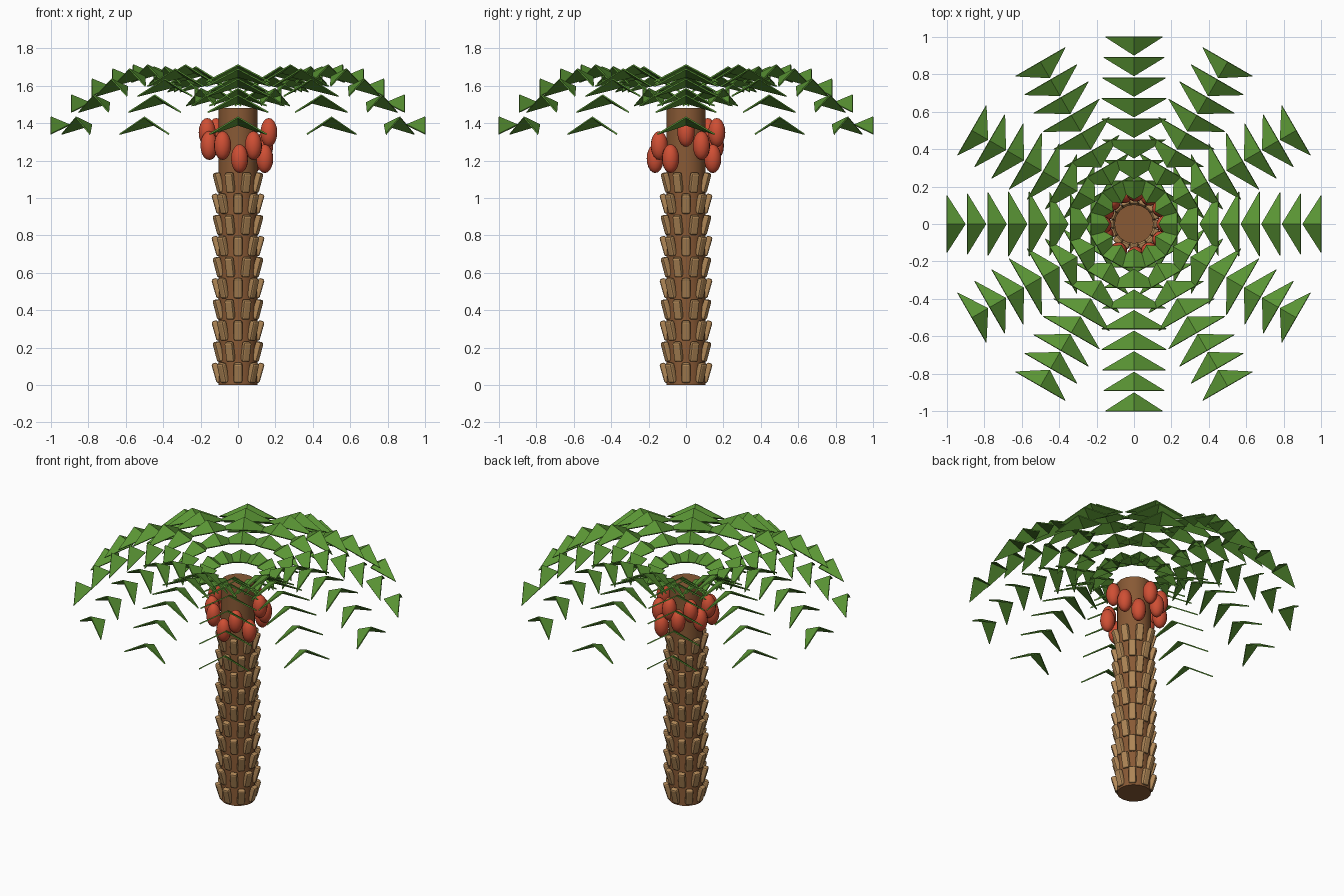
import bpy, bmesh
from math import pi, sin, cos, radians
from mathutils import Matrix, Vector

cube = bpy.data.objects.get("Cube")
if cube:
    bpy.data.objects.remove(cube, do_unlink=True)


def material(name, srgb):
    col = [(c / 255) ** 2.2 for c in srgb] + [1]
    m = bpy.data.materials.new(name)
    m.use_nodes = True
    m.diffuse_color = col
    bsdf = m.node_tree.nodes["Principled BSDF"]
    bsdf.inputs["Base Color"].default_value = col
    bsdf.inputs["Roughness"].default_value = 0.8
    return m


BARK = material("bark brown", (135, 90, 56))
HUSK = material("husk tan", (176, 135, 88))
LEAF = material("leaf green", (90, 147, 55))
FRUIT = material("fruit red", (206, 80, 55))


def make_object(name, bm, mat, smooth=False):
    mesh = bpy.data.meshes.new(name)
    bm.to_mesh(mesh)
    bm.free()
    mesh.materials.append(mat)
    ob = bpy.data.objects.new(name, mesh)
    bpy.context.collection.objects.link(ob)
    if smooth:
        bpy.ops.object.select_all(action='DESELECT')
        ob.select_set(True)
        bpy.context.view_layer.objects.active = ob
        bpy.ops.object.shade_smooth_by_angle(angle=radians(35))
    return ob


def turn(angle):
    return Matrix.Rotation(angle, 4, 'Z')


# Trunk
TOP = 1.48
bm = bmesh.new()
bmesh.ops.create_cone(bm, cap_ends=True, segments=16, radius1=0.105, radius2=0.105,
                      depth=TOP, matrix=Matrix.Translation((0, 0, TOP / 2)))
make_object("trunk", bm, BARK, smooth=True)

# Staggered rings of husks leaning out of the trunk
bm = bmesh.new()
for ring in range(10):
    for k in range(8):
        place = (turn((k + ring % 2 / 2) * pi / 4)
                 @ Matrix.Translation((0.112, 0, 0.065 + 0.113 * ring))
                 @ Matrix.Rotation(radians(16), 4, 'Y')
                 @ Matrix.Diagonal((0.034, 0.046, 0.108, 1)))
        bmesh.ops.create_cube(bm, size=1, matrix=place)
husks = make_object("trunk_husks", bm, HUSK)
bevel = husks.modifiers.new("rounded", 'BEVEL')
bevel.width = 0.01
bevel.segments = 2

# Fruit cluster: (angle in degrees, height)
HIGH, MID, LOW = 1.35, 1.28, 1.21
fruits = [(0, HIGH), (30, MID), (60, LOW), (87, HIGH), (108, MID), (135, HIGH), (157, MID),
          (182, HIGH), (200, MID), (240, MID), (273, LOW), (300, MID), (330, LOW)]
bm = bmesh.new()
for angle, z in fruits:
    place = (turn(radians(angle)) @ Matrix.Translation((0.165, 0, z))
             @ Matrix.Diagonal((0.046, 0.046, 0.077, 1)))
    bmesh.ops.create_uvsphere(bm, u_segments=14, v_segments=10, radius=1, matrix=place)
make_object("fruit_cluster", bm, FRUIT, smooth=True)


# Fronds: arching rows of folded leaflet pairs
def arch_height(r):
    return 1.715 - 1.32 * (r - 0.54) ** 2


for f in range(12):
    bm = bmesh.new()
    spin = turn(f * pi / 6)
    for i in range(8):
        r = 1.0 - 0.11 * i
        z = arch_height(r)
        half = 0.155 + 0.02 * sin(pi * i / 7)
        inner = bm.verts.new(spin @ Vector((r - 0.1, 0, z - 0.042)))
        outer = bm.verts.new(spin @ Vector((r, 0, z)))
        left = bm.verts.new(spin @ Vector((r, half, z - 0.092)))
        right = bm.verts.new(spin @ Vector((r, -half, z - 0.092)))
        bm.faces.new((inner, outer, left))
        bm.faces.new((inner, right, outer))
    frond = make_object(f"frond_{f + 1}", bm, LEAF)
    thick = frond.modifiers.new("thickness", 'SOLIDIFY')
    thick.thickness = 0.008
    thick.offset = -1
